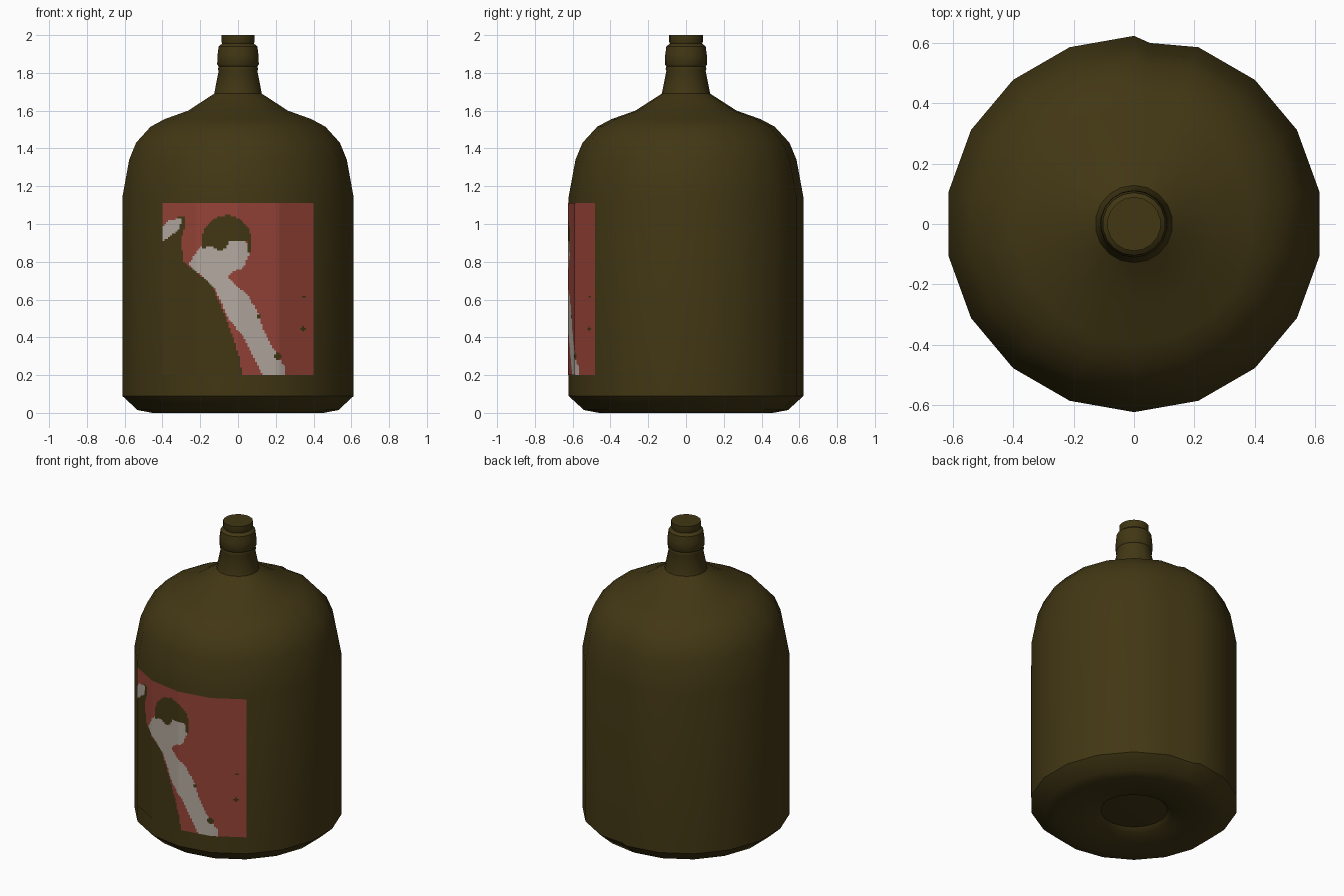
import bpy, bmesh, math

if "Cube" in bpy.data.objects:
    bpy.data.objects.remove(bpy.data.objects["Cube"])


def material(name, rgb):
    m = bpy.data.materials.new(name)
    m.diffuse_color = (*rgb, 1)
    m.use_nodes = True
    m.node_tree.nodes["Principled BSDF"].inputs["Base Color"].default_value = m.diffuse_color
    return m


olive = material("dark olive glass", (0.054, 0.038, 0.007))
red = material("brick red paper", (0.300, 0.056, 0.038))
pale = material("pale grey ink", (0.450, 0.395, 0.345))


def make_object(name, bm, mats):
    mesh = bpy.data.meshes.new(name)
    bm.to_mesh(mesh)
    bm.free()
    obj = bpy.data.objects.new(name, mesh)
    bpy.context.collection.objects.link(obj)
    for m in mats:
        mesh.materials.append(m)
    bpy.ops.object.select_all(action='DESELECT')
    obj.select_set(True)
    bpy.context.view_layer.objects.active = obj
    bpy.ops.object.shade_smooth_by_angle(angle=math.radians(42))
    return obj


# Bottle: an 18-sided turned profile (radius, height) with a shallow seam at the back
R = 0.622
STEP = math.radians(20)
profile = [(0.20, 0.045), (0.23, 0.02), (0.46, 0.0), (0.54, 0.015), (R, 0.09),
           (R, 1.14), (0.585, 1.34), (0.548, 1.43), (0.47, 1.515), (0.395, 1.555),
           (0.268, 1.60), (0.128, 1.69), (0.104, 1.81), (0.108, 1.82),
           (0.104, 1.835), (0.112, 1.845), (0.110, 1.895), (0.104, 1.94),
           (0.092, 1.95), (0.085, 1.955), (0.089, 1.965), (0.089, 2.0)]
angles = [0, math.radians(5)] + [i * STEP for i in range(1, 18)]

bm = bmesh.new()
rings = []
for r, z in profile:
    ring = []
    for k, a in enumerate(angles):
        rad = r
        if k == 1:
            rad = r * (0.966 if 0.05 < z < 1.65 else 0.9885)
        ring.append(bm.verts.new((rad * math.sin(a), rad * math.cos(a), z)))
    rings.append(ring)
n = len(angles)
for low, high in zip(rings, rings[1:]):
    for k in range(n):
        j = (k + 1) % n
        bm.faces.new((low[k], high[k], high[j], low[j]))
# Closed mouth and raised hollow under the base
bm.faces.new(rings[-1])
centre = bm.verts.new((0, 0, 0.03))
for k in range(n):
    bm.faces.new((centre, rings[0][k], rings[0][(k + 1) % n]))
bmesh.ops.recalc_face_normals(bm, faces=bm.faces)
make_object("bottle", bm, [olive])

# Label artwork: outlines as (x, z)
shadow = [(-.41, .90), (-.34, .95), (-.31, .98), (-.30, 1.02), (-.33, 1.04),
          (-.28, 1.04), (-.28, .99), (-.30, .92), (-.29, .80), (-.25, .77),
          (-.14, .68), (-.07, .52), (-.03, .41), (.01, .29), (.02, .19), (-.41, .19)]
arm = [(-.41, .98), (-.36, 1.02), (-.30, 1.03), (-.31, .98), (-.34, .95), (-.41, .90)]
body = [(-.26, .79), (-.20, .88), (-.05, .92), (.04, .92), (.06, .84), (.03, .77),
        (-.02, .75), (-.06, .72), (.01, .66), (.06, .61), (.11, .52), (.14, .43),
        (.18, .35), (.22, .29), (.25, .24), (.25, .19), (.135, .19), (.09, .28),
        (.03, .40), (-.05, .50), (-.12, .65), (-.18, .72), (-.25, .77)]
hair = [(-.19, .92), (-.18, .98), (-.13, 1.03), (-.05, 1.05), (.02, 1.02), (.06, .97),
        (.075, .90), (.06, .82), (.045, .915), (-.05, .915), (-.06, .87), (-.10, .86),
        (-.14, .88), (-.19, .87)]


def diamond(x, z, r):
    return [(x - r, z), (x, z + r), (x + r, z), (x, z - r)]


specks = [diamond(.35, .615, .014), diamond(.345, .445, .014),
          diamond(.21, .30, .022), diamond(.11, .51, .018)]


def inside(poly, x, z):
    hit = False
    for (x1, z1), (x2, z2) in zip(poly, poly[1:] + poly[:1]):
        if (z1 > z) != (z2 > z) and x < x1 + (z - z1) * (x2 - x1) / (z2 - z1):
            hit = not hit
    return hit


def ink(x, z):
    """Topmost layer at a point: 0 paper, 1 olive, 2 pale."""
    if any(inside(p, x, z) for p in [hair] + specks):
        return 1
    if inside(arm, x, z) or inside(body, x, z):
        return 2
    return 1 if inside(shadow, x, z) else 0


def front_y(x):
    """Front of the 18-sided wall, just outside the glass."""
    r = R + 0.004
    k = int(math.asin(min(abs(x) / r, 1)) / STEP)
    x1, y1 = r * math.sin(k * STEP), r * math.cos(k * STEP)
    x2, y2 = r * math.sin((k + 1) * STEP), r * math.cos((k + 1) * STEP)
    return -(y1 + (abs(x) - x1) * (y2 - y1) / (x2 - x1))


# Label: thin sheet wrapped on the front wall, cut into small printed cells
CELL, COLS, ROWS = 0.01, 80, 91
bm = bmesh.new()
grid = [[bm.verts.new((-0.4 + i * CELL, front_y(-0.4 + i * CELL), 0.2 + j * CELL))
         for i in range(COLS + 1)] for j in range(ROWS + 1)]
for j in range(ROWS):
    for i in range(COLS):
        f = bm.faces.new((grid[j][i], grid[j][i + 1], grid[j + 1][i + 1], grid[j + 1][i]))
        f.material_index = ink(-0.4 + (i + .5) * CELL, 0.2 + (j + .5) * CELL)
make_object("label", bm, [red, olive, pale])
